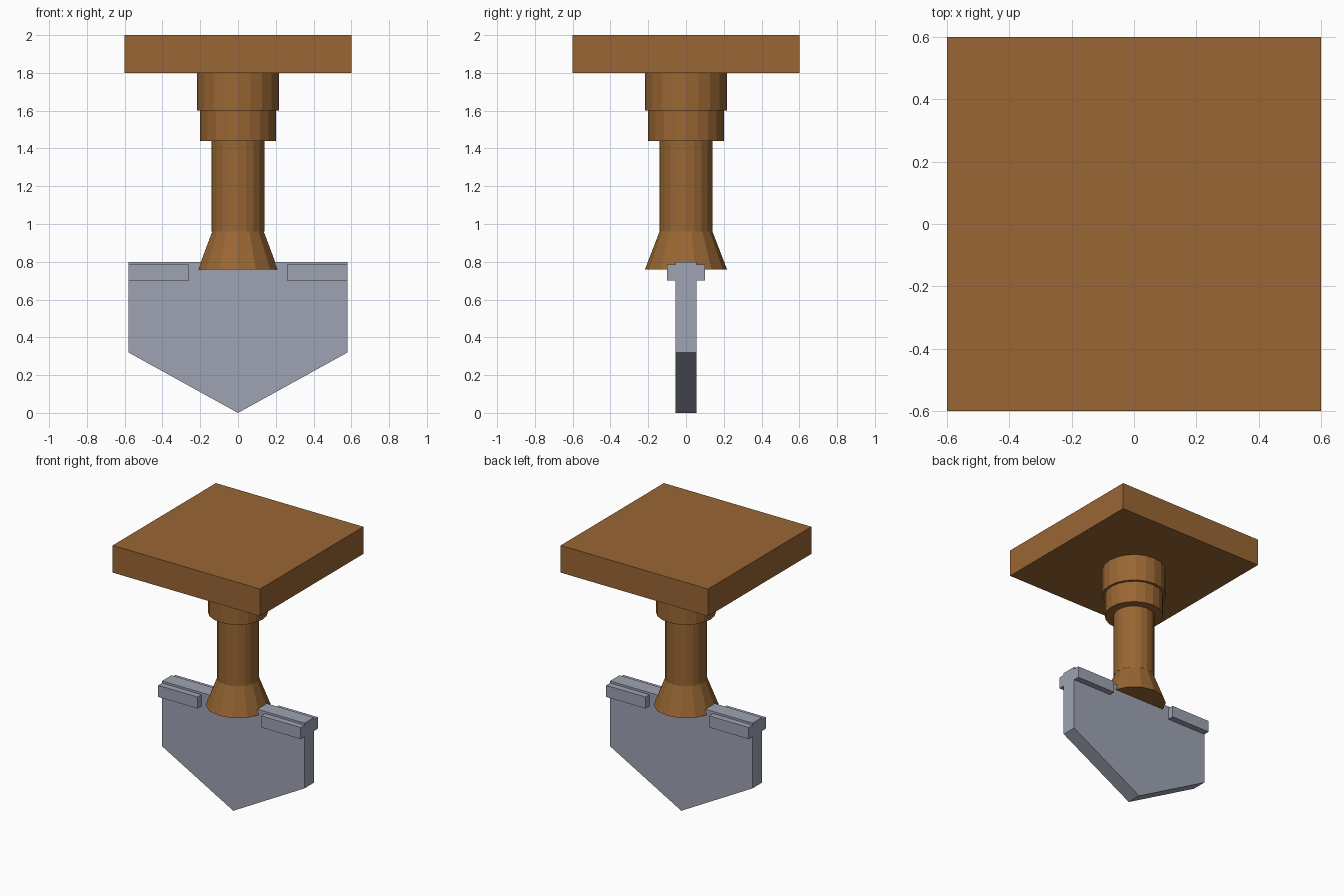
import bpy
import bmesh
import math

if "Cube" in bpy.data.objects:
    bpy.data.objects.remove(bpy.data.objects["Cube"])


def material(name, rgb):
    m = bpy.data.materials.new(name)
    m.diffuse_color = (*rgb, 1.0)
    m.use_nodes = True
    m.node_tree.nodes["Principled BSDF"].inputs["Base Color"].default_value = m.diffuse_color
    return m


WOOD = material("brown_wood", (0.318, 0.133, 0.033))
STEEL = material("grey_steel", (0.342, 0.366, 0.445))


def finish(name, bm, mat):
    bmesh.ops.recalc_face_normals(bm, faces=bm.faces)
    mesh = bpy.data.meshes.new(name)
    bm.to_mesh(mesh)
    bm.free()
    mesh.materials.append(mat)
    obj = bpy.data.objects.new(name, mesh)
    bpy.context.collection.objects.link(obj)
    return obj


def box(name, x, y, z, mat):
    """Box from (min, max) ranges."""
    bm = bmesh.new()
    bmesh.ops.create_cube(bm, size=1)
    for v in bm.verts:
        v.co = [r[0] + (c + 0.5) * (r[1] - r[0]) for c, r in zip(v.co, (x, y, z))]
    return finish(name, bm, mat)


def turned(name, r_low, r_high, z_low, z_high, sides):
    """Flat-sided cylinder or cone with a corner on the y axis."""
    bm = bmesh.new()
    rings = []
    for r, z in ((r_low, z_low), (r_high, z_high)):
        angles = [math.pi / 2 + math.tau * i / sides for i in range(sides)]
        rings.append([bm.verts.new((r * math.cos(a), r * math.sin(a), z)) for a in angles])
    low, high = rings
    bm.faces.new(low)
    bm.faces.new(high)
    for i in range(sides):
        j = (i + 1) % sides
        bm.faces.new((low[i], low[j], high[j], high[i]))
    return finish(name, bm, WOOD)


# Square top plate
box("top_plate", (-0.6, 0.6), (-0.6, 0.6), (1.8, 2.0), WOOD)

# Handle: two collars, shaft and flared socket
turned("upper_collar", 0.218, 0.218, 1.6, 1.8, 20)
turned("lower_collar", 0.2, 0.2, 1.44, 1.6, 20)
turned("shaft", 0.14, 0.14, 0.96, 1.44, 20)
turned("flared_socket", 0.217, 0.14, 0.76, 0.96, 14)

# Pointed blade, extruded from its outline
outline = [(0, 0), (0.58, 0.32), (0.58, 0.8), (-0.58, 0.8), (-0.58, 0.32)]
bm = bmesh.new()
face = bm.faces.new([bm.verts.new((x, -0.055, z)) for x, z in outline])
extruded = bmesh.ops.extrude_face_region(bm, geom=[face])["geom"]
bmesh.ops.translate(bm, vec=(0, 0.11, 0),
                    verts=[g for g in extruded if isinstance(g, bmesh.types.BMVert)])
finish("blade", bm, STEEL)

# Foot treads on both shoulders of the blade
for side, x in (("left", (-0.58, -0.26)), ("right", (0.26, 0.58))):
    box(side + "_tread", x, (-0.1, 0.1), (0.7, 0.785), STEEL)
